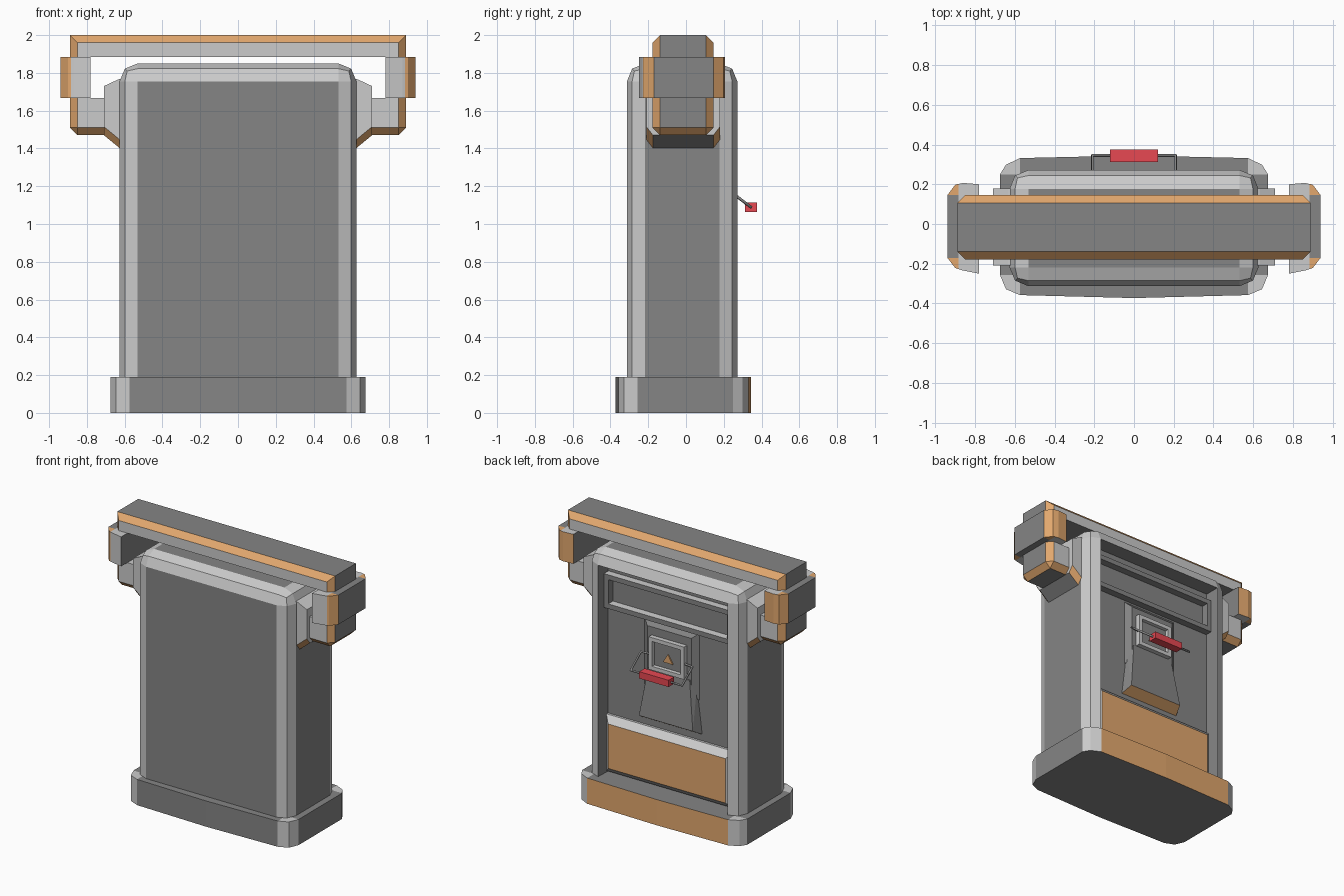
import bpy, bmesh
from mathutils import Vector

if "Cube" in bpy.data.objects:
    bpy.data.objects.remove(bpy.data.objects["Cube"])


def material(name, col):
    m = bpy.data.materials.new(name)
    m.diffuse_color = (*col, 1)
    m.use_nodes = True
    m.node_tree.nodes["Principled BSDF"].inputs["Base Color"].default_value = m.diffuse_color
    return m


GREY = material("grey", (0.6, 0.6, 0.6))
ORANGE = material("orange", (0.76, 0.39, 0.155))
DARK = material("dark_grey", (0.235, 0.235, 0.235))
RED = material("red", (0.8, 0.065, 0.085))


def finish(name, bm, mats=(GREY, ORANGE, DARK)):
    bmesh.ops.recalc_face_normals(bm, faces=bm.faces[:])
    me = bpy.data.meshes.new(name)
    bm.to_mesh(me)
    bm.free()
    for m in mats:
        me.materials.append(m)
    ob = bpy.data.objects.new(name, me)
    bpy.context.collection.objects.link(ob)
    return ob


def paint(bm, test, mat=2):
    """Give a material to plain faces whose normal and centre pass the test."""
    bmesh.ops.recalc_face_normals(bm, faces=bm.faces[:])
    for f in bm.faces:
        if f.material_index == 0 and test(f.normal, f.calc_center_median()):
            f.material_index = mat
    return bm


def split(bm, axis, values):
    """Cut the faces along planes so that they can be painted separately."""
    for h in values:
        n = Vector((0, 0, 0))
        n[axis] = 1
        bmesh.ops.bisect_plane(bm, geom=bm.verts[:] + bm.edges[:] + bm.faces[:],
                               plane_co=n * h, plane_no=n)


def box(lo, hi):
    bm = bmesh.new()
    bmesh.ops.create_cube(bm, size=1)
    for v in bm.verts:
        v.co = Vector([lo[i] if v.co[i] < 0 else hi[i] for i in range(3)])
    return bm


def prism(pts, axis, lo, hi):
    """Extrude a 2D outline along an axis."""
    def co(p, h):
        c = list(p)
        c.insert(axis, h)
        return c
    bm = bmesh.new()
    a = [bm.verts.new(co(p, lo)) for p in pts]
    b = [bm.verts.new(co(p, hi)) for p in pts]
    bm.faces.new(a)
    bm.faces.new(b[::-1])
    for i in range(len(a)):
        j = (i + 1) % len(a)
        bm.faces.new((a[i], b[i], b[j], a[j]))
    bmesh.ops.recalc_face_normals(bm, faces=bm.faces[:])
    return bm


def hull(pts):
    bm = bmesh.new()
    for p in pts:
        bm.verts.new(p)
    bmesh.ops.convex_hull(bm, input=bm.verts[:])
    bmesh.ops.dissolve_limit(bm, angle_limit=0.02, verts=bm.verts[:], edges=bm.edges[:])
    return bm


def bevel(bm, test, width, segs=1, mat=-1):
    """Bevel the edges whose midpoint and direction pass the test."""
    es = [e for e in bm.edges
          if test((e.verts[0].co + e.verts[1].co) / 2,
                  (e.verts[1].co - e.verts[0].co).normalized())]
    bmesh.ops.bevel(bm, geom=es, offset=width, segments=segs, profile=0.5,
                    affect='EDGES', material=mat)
    bm.normal_update()


def inset_back(bm, steps, mat=0):
    """Inset the largest rear face in steps of (margin, depth)."""
    bm.normal_update()
    f = max((f for f in bm.faces if f.normal.y > 0.99), key=lambda f: f.calc_area())
    for t, d in steps:
        bmesh.ops.inset_individual(bm, faces=[f], thickness=t, depth=d)
    f.material_index = mat
    return bm


def flat(n, c):
    return max(abs(n.x), abs(n.y), abs(n.z)) > 0.985


# Foot: slightly bowed front and rear, light corners, orange rear
half = [(0, -0.373), (0.575, -0.358), (0.645, -0.328), (0.675, -0.257),
        (0.675, 0.25), (0.645, 0.298), (0.575, 0.332), (0, 0.345)]
bm = prism(half + [(-x, y) for x, y in half[-2:0:-1]], 2, 0, 0.19)
split(bm, 0, (-0.575, 0.575))
split(bm, 1, (-0.257, 0.25))
paint(bm, lambda n, c: n.y > 0.95, 1)
paint(bm, lambda n, c: flat(n, c) and not
      (n.z > 0.9 and abs(c.x) > 0.575 and not -0.257 < c.y < 0.25))
finish("foot", bm)

# Main cabinet: dark panels, light rounded edges, recessed rear
bm = box((-0.627, -0.313, 0.05), (0.627, 0.272, 1.85))
bevel(bm, lambda m, d: m.z > 0.1, 0.095, 2)
inset_back(bm, [(0.006, 0), (0.006, -0.11)])
paint(bm, lambda n, c: flat(n, c) and not (n.y > 0.9 and c.y > 0.26))
finish("cabinet", bm)

# Rear upper slot panel
bm = inset_back(box((-0.52, 0.14, 1.42), (0.52, 0.215, 1.67)), [(0.05, 0), (0.004, -0.05)])
finish("slot_panel", paint(bm, lambda n, c: n.z < 0.9))

# Rear lower orange panel with light sloped surround
finish("lower_panel", inset_back(box((-0.525, 0.14, 0.2), (0.525, 0.18, 0.62)),
                                 [(0.065, 0.045)], 1))

# Chute housing and its flared mouth with orange underside
S = (1, -1)
bm = hull([p for s in S for p in (
    (s * 0.24, 0.15, 0.9), (s * 0.24, 0.15, 1.42),
    (s * 0.18, 0.195, 0.95), (s * 0.18, 0.195, 1.37))])
finish("chute_housing", paint(bm, lambda n, c: True))
bm = hull([p for s in S for p in (
    (s * 0.25, 0.15, 0.66), (s * 0.22, 0.235, 0.71),
    (s * 0.17, 0.2, 1.06), (s * 0.2, 0.15, 1.06))])
paint(bm, lambda n, c: n.z < -0.5, 1)
finish("chute_mouth", paint(bm, lambda n, c: True))

# Window frame and warning triangle
finish("window_frame", inset_back(box((-0.145, 0.15, 1.07), (0.145, 0.23, 1.31)),
                                  [(0.04, 0), (0.003, -0.025)], 2))
finish("warning_triangle", prism([(-0.04, 1.145), (0.04, 1.145), (0, 1.21)],
                                 1, 0.19, 0.213), (ORANGE,))

# Pull handle: thin wire and red grip
cu = bpy.data.curves.new("handle_wire", 'CURVE')
cu.dimensions = '3D'
cu.bevel_depth = 0.009
cu.bevel_resolution = 0
cu.use_fill_caps = True
arm = [(0.12, 0.215, 1.18), (0.21, 0.225, 1.18), (0.21, 0.345, 1.088)]
path = arm + [(-x, y, z) for x, y, z in arm[::-1]]
sp = cu.splines.new('POLY')
sp.points.add(len(path) - 1)
for p, c in zip(sp.points, path):
    p.co = (*c, 1)
cu.materials.append(DARK)
bpy.context.collection.objects.link(bpy.data.objects.new("handle_wire", cu))
finish("handle_grip", box((-0.12, 0.312, 1.064), (0.12, 0.375, 1.114)), (RED,))

# Top carrying bar with orange chamfers
bm = box((-0.89, -0.178, 1.885), (0.89, 0.146, 2.0))
bevel(bm, lambda m, d: abs(d.z) > 0.9 or (abs(d.x) > 0.9 and m.z > 1.95), 0.04, 1, 1)
finish("carry_bar", paint(bm, lambda n, c: abs(n.y) < 0.5))

for s, side in ((1, "right"), (-1, "left")):
    # Collar at the bar's end, orange corners and rear
    ring = [(0.78, -0.25), (0.87, -0.232), (0.9, -0.222), (0.94, -0.17), (0.94, 0.145),
            (0.9, 0.198), (0.86, 0.207), (0.78, 0.2)]
    bm = prism([(s * x, y) for x, y in ring], 2, 1.667, 1.885)
    split(bm, 0, (s * 0.885,))
    split(bm, 1, (-0.17, 0.145))
    paint(bm, lambda n, c: n.y > 0.5 or
          (abs(c.x) > 0.885 and not -0.17 < c.y < 0.145), 1)
    paint(bm, lambda n, c: abs(n.x) > 0.9 or (abs(n.z) > 0.9 and abs(c.x) > 0.885))
    finish("collar_" + side, bm)

    # Lower arm block
    x0, x1 = sorted((s * 0.68, s * 0.89))
    bm = box((x0, -0.178, 1.47), (x1, 0.146, 1.667))
    bevel(bm, lambda m, d: (abs(d.z) > 0.9 and abs(m.x) > 0.8) or
          (m.z < 1.5 and (abs(d.x) > 0.9 or abs(m.x) > 0.8)), 0.04, 1, 1)
    finish("arm_block_" + side, paint(bm, lambda n, c: abs(n.y) < 0.5 and n.z < 0.5))

    # Mounting plate with orange lower chamfers
    prof = [(0.6, 1.775), (0.635, 1.765), (0.71, 1.73), (0.71, 1.47), (0.6, 1.38)]
    bm = prism([(s * x, z) for x, z in prof], 1, -0.21, 0.18)
    bevel(bm, lambda m, d: m.z < 1.46 and abs(d.x) > 0.3, 0.035, 1, 1)
    finish("mount_plate_" + side, paint(bm, lambda n, c: n.z < -0.3))
